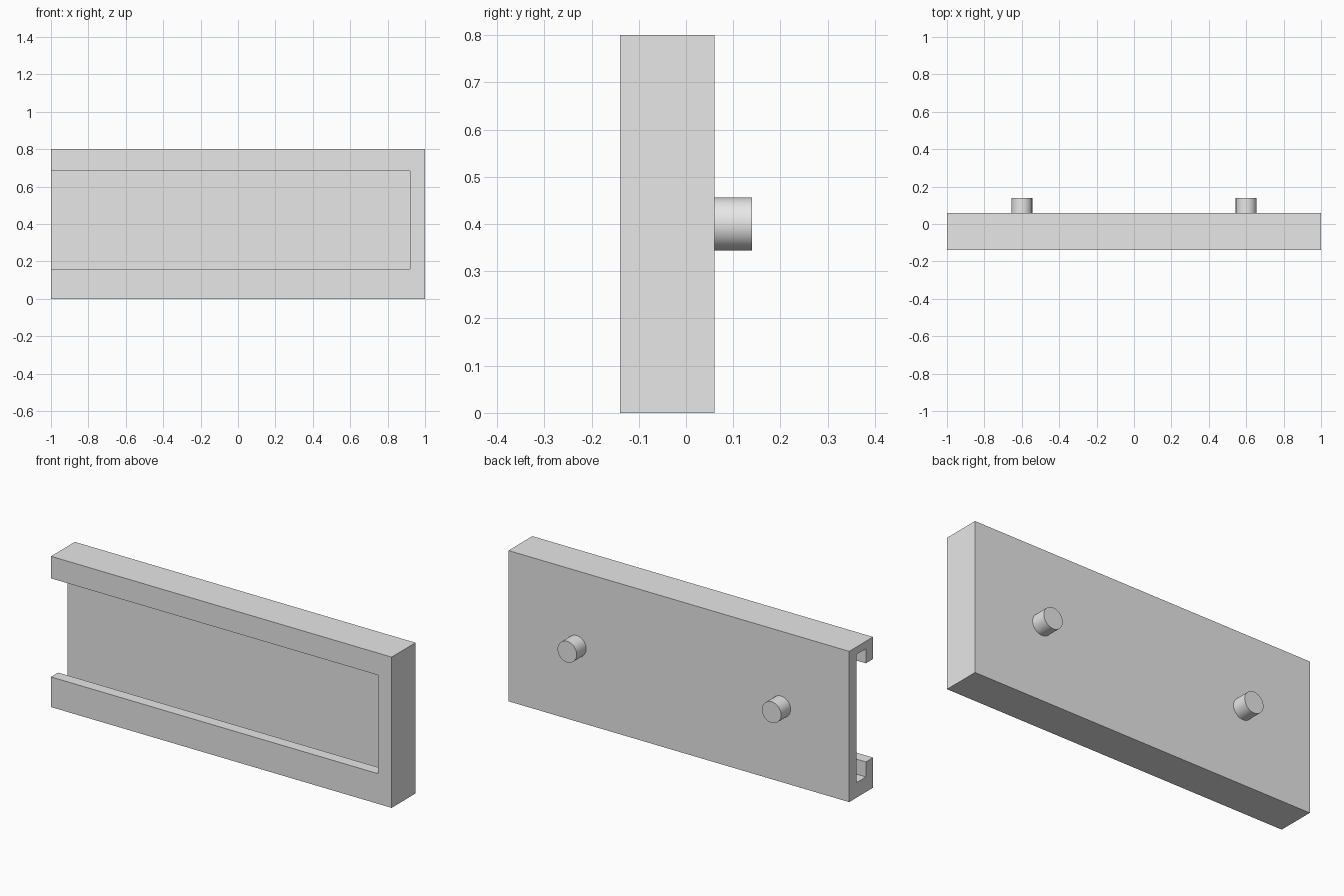
import bpy
import bmesh
import math

cube = bpy.data.objects.get("Cube")
if cube:
    bpy.data.objects.remove(cube, do_unlink=True)

# Single grey finish
grey = bpy.data.materials.new("light grey")
grey.use_nodes = True
colour = (0.8, 0.8, 0.8, 1)
grey.diffuse_color = colour
grey.node_tree.nodes["Principled BSDF"].inputs["Base Color"].default_value = colour


def box(name, low, high, corner=0):
    """Box between two corners; corner rounds its edges along y on the +x side."""
    bm = bmesh.new()
    bmesh.ops.create_cube(bm, size=1)
    for v in bm.verts:
        v.co = [h if c > 0 else l for c, l, h in zip(v.co, low, high)]
    if corner:
        edges = [e for e in bm.edges if all(v.co.x == high[0] for v in e.verts)
                 and e.verts[0].co.z == e.verts[1].co.z]
        bmesh.ops.bevel(bm, geom=edges, offset=corner, segments=4,
                        profile=0.5, affect='EDGES')
    mesh = bpy.data.meshes.new(name)
    bm.to_mesh(mesh)
    bm.free()
    mesh.materials.append(grey)
    obj = bpy.data.objects.new(name, mesh)
    bpy.context.collection.objects.link(obj)
    return obj


def cut(target, cutter):
    """Subtract the cutter from the target and discard it."""
    cutter.hide_render = True
    mod = target.modifiers.new("cut", 'BOOLEAN')
    mod.operation = 'DIFFERENCE'
    mod.solver = 'EXACT'
    mod.object = cutter
    bpy.context.view_layer.objects.active = target
    bpy.ops.object.modifier_apply(modifier=mod.name)
    bpy.data.objects.remove(cutter, do_unlink=True)


# Holder body: a slab with a wide groove, open at one end, behind a front window
body = box("holder_body", (-1, -0.14, 0), (1, 0.06, 0.8))
cut(body, box("groove_cutter", (-1.1, -0.08, 0.08), (0.96, 0, 0.76)))
cut(body, box("window_cutter", (-1.1, -0.2, 0.16), (0.92, -0.04, 0.683), 0.01))

# Round mounting pegs on the back
for side, x in (("right", -0.6), ("left", 0.6)):
    bpy.ops.mesh.primitive_cylinder_add(
        vertices=48, radius=0.056, depth=0.09,
        location=(x, 0.095, 0.4), rotation=(math.pi / 2, 0, 0))
    peg = bpy.context.object
    peg.name = side + "_mounting_peg"
    peg.data.materials.append(grey)
    bpy.ops.object.shade_smooth_by_angle()
